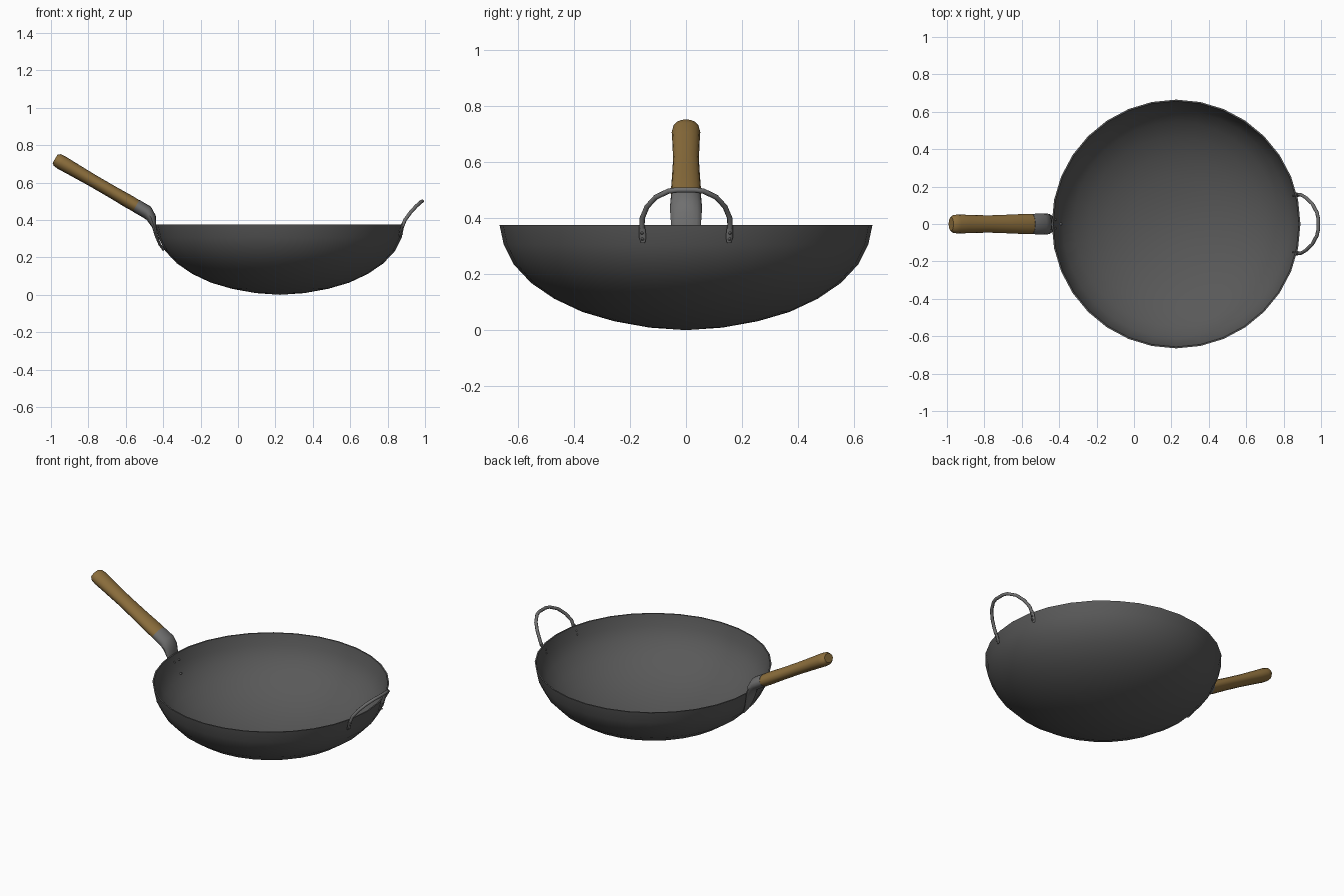
import bpy, bmesh, math
from mathutils import Vector, Matrix

if "Cube" in bpy.data.objects:
    bpy.data.objects.remove(bpy.data.objects["Cube"])

CX = 0.225  # bowl centre


def material(name, rgb):
    m = bpy.data.materials.new(name)
    m.diffuse_color = (*rgb, 1)
    m.use_nodes = True
    m.node_tree.nodes["Principled BSDF"].inputs["Base Color"].default_value = m.diffuse_color
    return m


iron = material("dark_iron", (0.1, 0.1, 0.1))
steel = material("steel", (0.16, 0.16, 0.16))
wood = material("wood", (0.26, 0.155, 0.045))


def finish(bm, name, mat, angle=40):
    bmesh.ops.remove_doubles(bm, verts=bm.verts, dist=1e-5)
    bmesh.ops.recalc_face_normals(bm, faces=bm.faces)
    me = bpy.data.meshes.new(name)
    bm.to_mesh(me)
    bm.free()
    ob = bpy.data.objects.new(name, me)
    bpy.context.collection.objects.link(ob)
    me.materials.append(mat)
    smooth(ob, angle)
    return ob


def smooth(ob, angle):
    bpy.ops.object.select_all(action='DESELECT')
    ob.select_set(True)
    bpy.context.view_layer.objects.active = ob
    bpy.ops.object.shade_smooth_by_angle(angle=math.radians(angle))


def loft(name, sections, mat, sides=16, matrix=Matrix()):
    """Oval sections (x, z, half width in y, half thickness) along a path in the xz plane."""
    bm = bmesh.new()
    pts = [Vector((s[0], 0, s[1])) for s in sections]
    rings = []
    for i, (x, z, hy, ht) in enumerate(sections):
        t = (pts[min(i + 1, len(pts) - 1)] - pts[max(i - 1, 0)]).normalized()
        n = Vector((-t.z, 0, t.x))
        ring = []
        for k in range(sides):
            a = 2 * math.pi * k / sides
            p = pts[i] + n * ht * math.sin(a) + Vector((0, hy * math.cos(a), 0))
            ring.append(bm.verts.new(matrix @ p))
        rings.append(ring)
    for r0, r1 in zip(rings, rings[1:]):
        for k in range(sides):
            j = (k + 1) % sides
            bm.faces.new((r0[k], r0[j], r1[j], r1[k]))
    bm.faces.new(rings[0])
    bm.faces.new(rings[-1])
    return finish(bm, name, mat)


def around_bowl(angle):
    return Matrix.Translation((CX, 0, 0)) @ Matrix.Rotation(angle, 4, 'Z')


def rivet(name, r, z, angle, tilt=0.0):
    bm = bmesh.new()
    m = (around_bowl(angle) @ Matrix.Translation((r, 0, z))
         @ Matrix.Rotation(tilt, 4, 'Y') @ Matrix.Diagonal((0.019, 0.0065, 0.0065, 1)))
    bmesh.ops.create_uvsphere(bm, u_segments=10, v_segments=8, radius=1, matrix=m)
    finish(bm, name, steel, 60)


# Bowl: thin spun shell
outer = [(0, 0.0), (0.13, 0.009), (0.257, 0.032), (0.37, 0.065), (0.47, 0.112),
         (0.552, 0.168), (0.615, 0.235), (0.65, 0.305), (0.665, 0.375)]
inner = [(0.657, 0.375), (0.642, 0.307), (0.608, 0.24), (0.546, 0.175), (0.466, 0.12),
         (0.367, 0.073), (0.256, 0.04), (0.13, 0.017), (0, 0.008)]
bm = bmesh.new()
vs = [bm.verts.new((CX + r, 0, z)) for r, z in outer + inner]
edges = [bm.edges.new(p) for p in zip(vs, vs[1:])]
bmesh.ops.spin(bm, geom=vs + edges, cent=(CX, 0, 0), axis=(0, 0, 1),
               angle=2 * math.pi, steps=32, use_duplicate=False)
finish(bm, "bowl", iron)

# Wooden grip, running up and out from the socket
a, b = Vector((-0.535, 0.47)), Vector((-0.978, 0.727))
grip = [(0, 0.053, 0.034), (0.1, 0.054, 0.036), (0.3, 0.05, 0.034), (0.55, 0.046, 0.034),
        (0.8, 0.049, 0.037), (0.92, 0.051, 0.039), (0.975, 0.047, 0.036), (1, 0.036, 0.026)]
loft("wooden_grip", [(*a.lerp(b, t), hy, ht) for t, hy, ht in grip], wood)

# Metal socket, bending down into a tapered plate on the outside of the bowl
loft("handle_socket", [(-0.545, 0.476, 0.054, 0.036), (-0.488, 0.443, 0.057, 0.036),
                       (-0.464, 0.412, 0.056, 0.027), (-0.449, 0.366, 0.052, 0.012),
                       (-0.435, 0.31, 0.042, 0.008), (-0.418, 0.268, 0.03, 0.007),
                       (-0.396, 0.237, 0.012, 0.006)], steel)
for s in (-1, 1):
    rivet("socket_rivet_upper", 0.656, 0.335, math.pi + s * 0.035)
rivet("socket_rivet_lower", 0.622, 0.262, math.pi, 0.5)

# Loop handle opposite the grip
half = [(0.879, 0.157, 0.365), (0.893, 0.156, 0.4), (0.922, 0.139, 0.44),
        (0.953, 0.108, 0.474), (0.978, 0.062, 0.496), (0.985, 0.03, 0.5)]
path = half + [(x, -y, z) for x, y, z in reversed(half)]
cu = bpy.data.curves.new("loop_handle", 'CURVE')
cu.dimensions = '3D'
cu.bevel_depth = 0.0095
cu.bevel_resolution = 2
cu.use_fill_caps = True
sp = cu.splines.new('POLY')
sp.points.add(len(path) - 1)
for p, co in zip(sp.points, path):
    p.co = (*co, 1)
loop = bpy.data.objects.new("loop_handle", cu)
bpy.context.collection.objects.link(loop)
cu.materials.append(steel)
bpy.context.view_layer.objects.active = loop
loop.select_set(True)
bpy.ops.object.convert(target='MESH')
smooth(bpy.context.view_layer.objects.active, 50)

# Flattened loop ends riveted to the bowl
for s in (-1, 1):
    ang = s * 0.236
    loft("loop_pad", [(0.674, 0.378, 0.009, 0.009), (0.668, 0.357, 0.012, 0.006),
                      (0.662, 0.33, 0.013, 0.005), (0.657, 0.312, 0.008, 0.004)],
         steel, 10, around_bowl(ang))
    for z in (0.325, 0.346):
        rivet("loop_rivet", 0.657 + (z - 0.325) * 0.2, z, ang)
